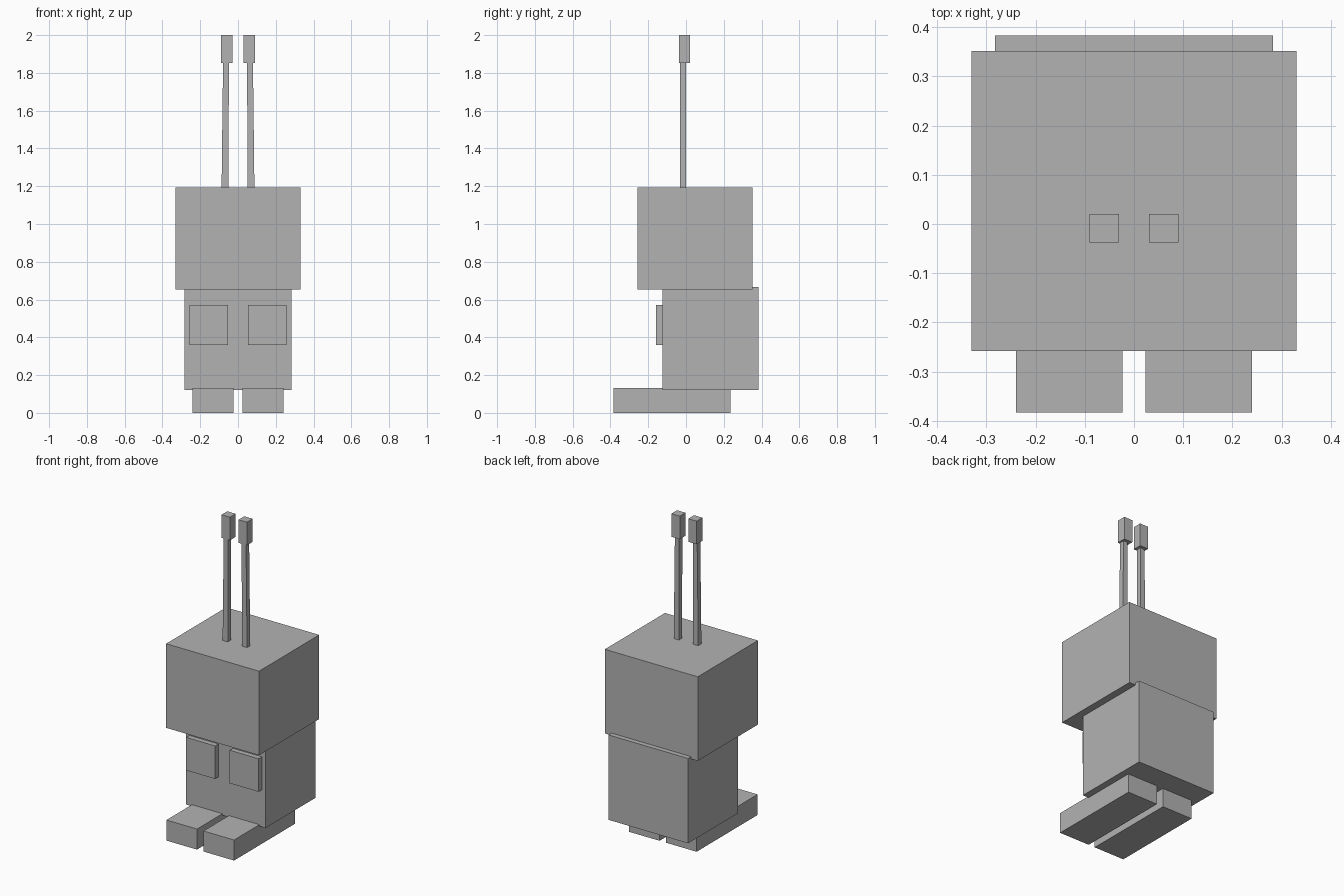
import bpy, bmesh

old = bpy.data.objects.get("Cube")
if old:
    bpy.data.objects.remove(old, do_unlink=True)

grey = bpy.data.materials.new("plain grey")
grey.use_nodes = True
colour = (0.45, 0.45, 0.45, 1.0)
grey.diffuse_color = colour
grey.node_tree.nodes["Principled BSDF"].inputs["Base Color"].default_value = colour


def loft(name, rings):
    """Closed block through rectangular rings (z, x0, x1, y0, y1), bottom to top."""
    bm = bmesh.new()
    loops = [[bm.verts.new(p) for p in ((x0, y0, z), (x1, y0, z), (x1, y1, z), (x0, y1, z))]
             for z, x0, x1, y0, y1 in rings]
    for low, high in zip(loops, loops[1:]):
        for i in range(4):
            j = (i + 1) % 4
            bm.faces.new((low[i], low[j], high[j], high[i]))
    bm.faces.new(loops[0][::-1])
    bm.faces.new(loops[-1])
    bmesh.ops.recalc_face_normals(bm, faces=bm.faces)
    mesh = bpy.data.meshes.new(name)
    bm.to_mesh(mesh)
    bm.free()
    mesh.materials.append(grey)
    obj = bpy.data.objects.new(name, mesh)
    bpy.context.collection.objects.link(obj)
    return obj


def box(name, x, y, z):
    return loft(name, [(z[0], *x, *y), (z[1], *x, *y)])


def mirrored(side, x):
    """x range for the given side, lowest first."""
    return tuple(sorted((side * x[0], side * x[1])))


# Body and head
box("body", (-0.283, 0.283), (-0.125, 0.383), (0.122, 0.667))
box("head", (-0.33, 0.33), (-0.258, 0.352), (0.652, 1.192))

# Paired parts
for side, label in ((1, "left"), (-1, "right")):
    box(f"{label}_foot", mirrored(side, (0.023, 0.24)), (-0.383, 0.235), (0.0, 0.132))
    box(f"{label}_hand", mirrored(side, (0.052, 0.257)), (-0.158, -0.115), (0.36, 0.572))
    # Antenna stalk narrows and leans slightly inward
    sections = [(1.18, 0.05, 0.087), (1.62, 0.049, 0.082), (1.86, 0.048, 0.079)]
    loft(f"{label}_antenna_stalk",
         [(z, *mirrored(side, (a, b)), -0.032, 0.0) for z, a, b in sections])
    box(f"{label}_antenna_tip", mirrored(side, (0.03, 0.09)), (-0.038, 0.02), (1.852, 2.0))
